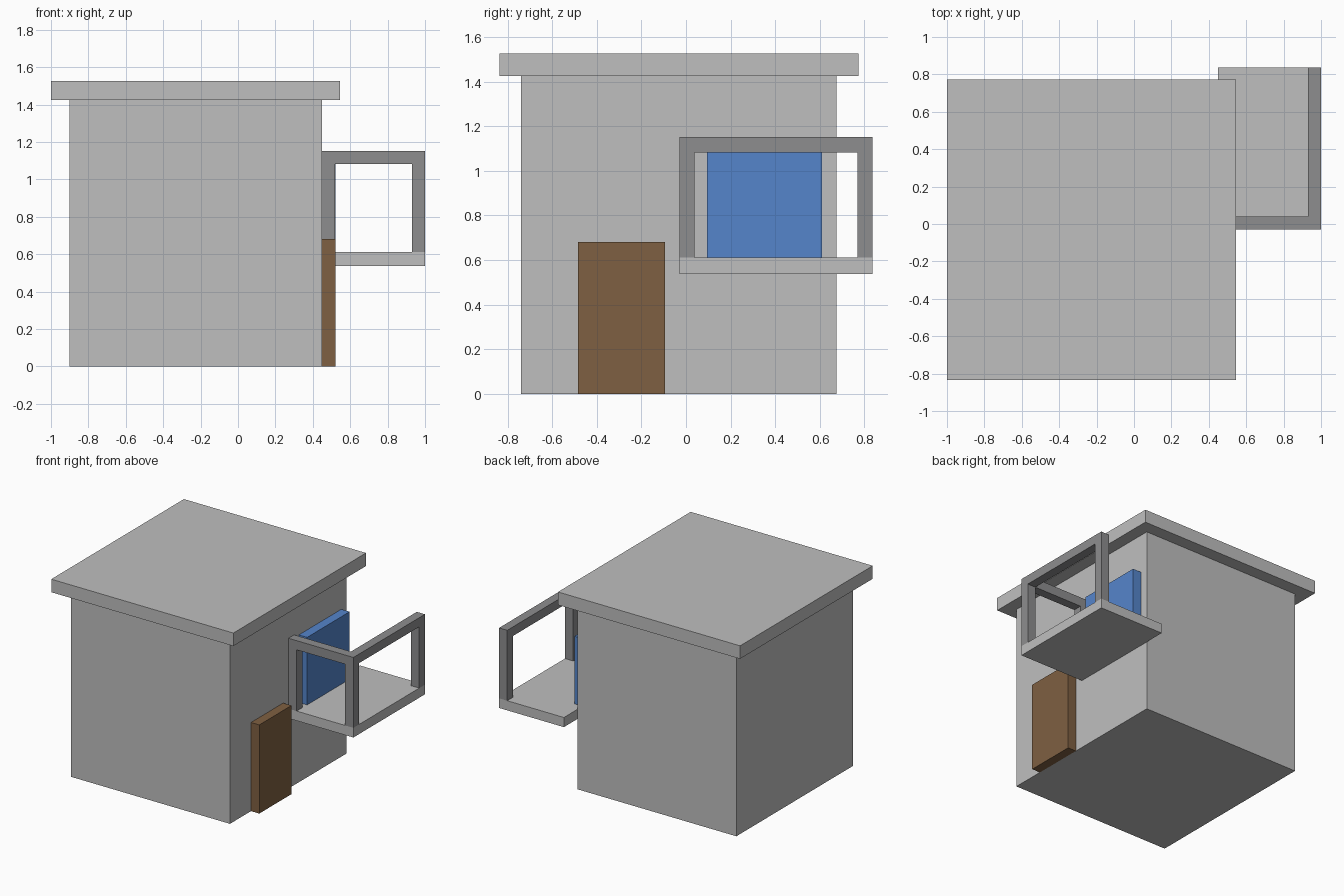
import bpy
import bmesh

if "Cube" in bpy.data.objects:
    bpy.data.objects.remove(bpy.data.objects["Cube"])


def material(name, rgb):
    m = bpy.data.materials.new(name)
    m.diffuse_color = (*rgb, 1.0)
    m.use_nodes = True
    m.node_tree.nodes["Principled BSDF"].inputs["Base Color"].default_value = m.diffuse_color
    return m


LIGHT = material("light_grey", (0.52, 0.52, 0.52))
DARK = material("dark_grey", (0.27, 0.27, 0.275))
BROWN = material("door_brown", (0.212, 0.117, 0.054))
BLUE = material("window_blue", (0.091, 0.235, 0.597))


def box(name, x, y, z, mat):
    """Box from (min, max) ranges on each axis."""
    bm = bmesh.new()
    bmesh.ops.create_cube(bm, size=1.0)
    for v in bm.verts:
        v.co = [r[0] if c < 0 else r[1] for c, r in zip(v.co, (x, y, z))]
    mesh = bpy.data.meshes.new(name)
    bm.to_mesh(mesh)
    bm.free()
    mesh.materials.append(mat)
    obj = bpy.data.objects.new(name, mesh)
    bpy.context.collection.objects.link(obj)
    return obj


# House body and overhanging flat roof
WALL = 0.45
box("house_walls", (-0.90, WALL), (-0.74, 0.675), (0, 1.425), LIGHT)
box("roof_slab", (-1.0, 0.545), (-0.835, 0.773), (1.425, 1.525), LIGHT)

# Door and window panels standing proud of the right wall
box("door", (WALL, 0.52), (-0.485, -0.095), (0, 0.68), BROWN)
box("window", (WALL, 0.52), (0.095, 0.61), (0.61, 1.13), BLUE)

# Balcony floor
T = 0.069
X1, Y0, Y1 = 1.0, -0.03, 0.837
FLOOR, RAIL, TOP = 0.612, 1.082, 1.152
box("balcony_floor", (WALL, X1), (Y0, Y1), (0.538, FLOOR), LIGHT)

# Balcony posts: by the wall, outer front corner, outer back corner
for name, x, y in (("wall_post", WALL, Y0),
                   ("front_post", X1 - T, Y0),
                   ("back_post", X1 - T, Y1 - T)):
    box(name, (x, x + T), (y, y + T), (FLOOR, RAIL), DARK)

# Balcony handrails along the front and outer sides
box("front_rail", (WALL, X1 - T), (Y0, Y0 + T), (RAIL, TOP), DARK)
box("outer_rail", (X1 - T, X1), (Y0, Y1), (RAIL, TOP), DARK)
